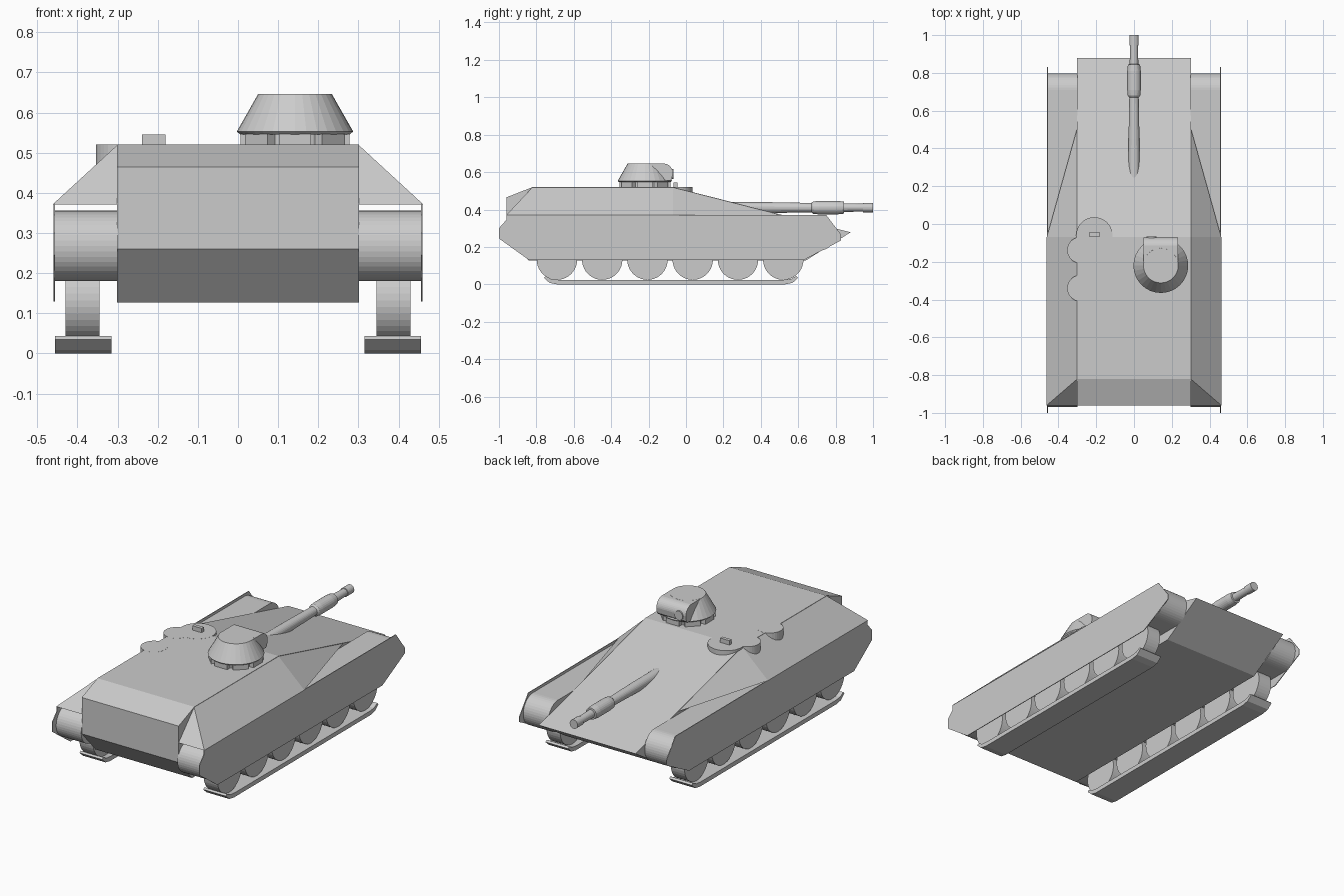
import bpy, bmesh, math
from mathutils import Matrix, Vector

if "Cube" in bpy.data.objects:
    bpy.data.objects.remove(bpy.data.objects["Cube"])


def finish(name, bm):
    bmesh.ops.recalc_face_normals(bm, faces=bm.faces)
    me = bpy.data.meshes.new(name)
    bm.to_mesh(me)
    bm.free()
    ob = bpy.data.objects.new(name, me)
    bpy.context.collection.objects.link(ob)
    return ob


def prism(name, pts, x0, x1):
    """Side profile (y, z) extruded from x0 to x1."""
    bm = bmesh.new()
    a = [bm.verts.new((x0, y, z)) for y, z in pts]
    b = [bm.verts.new((x1, y, z)) for y, z in pts]
    bm.faces.new(a)
    bm.faces.new(b[::-1])
    n = len(pts)
    for i in range(n):
        j = (i + 1) % n
        bm.faces.new((a[i], a[j], b[j], b[i]))
    return finish(name, bm)


def cone(name, base, top, r0, r1, seg=32):
    """Cylinder or frustum between two points."""
    base, top = Vector(base), Vector(top)
    d = top - base
    m = Matrix.Translation((base + top) / 2) @ d.to_track_quat('Z', 'Y').to_matrix().to_4x4()
    bm = bmesh.new()
    bmesh.ops.create_cone(bm, cap_ends=True, segments=seg, radius1=r0, radius2=r1,
                          depth=d.length, matrix=m)
    return finish(name, bm)


def box(name, centre, size, turn=0):
    m = (Matrix.Translation(centre) @ Matrix.Rotation(turn, 4, 'Z')
         @ Matrix.Diagonal((*size, 1)))
    bm = bmesh.new()
    bmesh.ops.create_cube(bm, size=1, matrix=m)
    return finish(name, bm)


def arc(cy, cz, r, a0, a1, n):
    return [(cy + r * math.cos(math.radians(a0 + (a1 - a0) * i / n)),
             cz + r * math.sin(math.radians(a0 + (a1 - a0) * i / n))) for i in range(n + 1)]


# central hull with long sloped nose
prism("hull", [(-0.96, 0.26), (-0.96, 0.465), (-0.82, 0.52), (-0.07, 0.52),
               (0.88, 0.278), (0.64, 0.127), (-0.84, 0.127)], -0.302, 0.302)

belt = arc(0.71, 0.268, 0.088, -90, 90, 20) + arc(-0.88, 0.268, 0.088, 90, 270, 20)
skirt = [(-0.84, 0.13), (-1.0, 0.245), (-1.0, 0.3), (-0.96, 0.345), (-0.96, 0.372),
         (0.75, 0.37), (0.83, 0.265), (0.83, 0.235), (0.63, 0.13)]
shoe = ([(-0.69, 0.0), (0.53, 0.0), (0.57, 0.008), (0.6, 0.035), (0.59, 0.044)]
        + [(0.56, 0.028), (0.52, 0.024), (-0.68, 0.024), (-0.72, 0.028),
           (-0.75, 0.044), (-0.76, 0.035), (-0.73, 0.008)])

for s, side in ((1, "right"), (-1, "left")):
    # sloped sponson armour
    bm = bmesh.new()
    for p in [(0.3, -0.82, 0.52), (0.3, -0.07, 0.52), (0.462, -0.96, 0.371),
              (0.462, -0.07, 0.371), (0.3, -0.96, 0.371), (0.3, 0.51, 0.372)]:
        bm.verts.new((s * p[0], p[1], p[2]))
    bmesh.ops.convex_hull(bm, input=bm.verts)
    finish(side + "_sponson", bm)

    # upper track run, skirt and lower track
    prism(side + "_upper_track", belt, s * 0.3, s * 0.456)
    prism(side + "_skirt", skirt, s * 0.456, s * 0.46)
    prism(side + "_lower_track", shoe, s * 0.315, s * 0.456)

    # road wheels
    for i in range(6):
        y = -0.69 + i * 0.242
        cone(f"{side}_road_wheel_{i + 1}", (s * 0.345, y, 0.132), (s * 0.43, y, 0.132),
             0.108, 0.108, 40)

# gun barrel, lathed from (y, radius) stations along its axis
stations = [(0.15, 0.03), (0.45, 0.029), (0.67, 0.025), (0.68, 0.033), (0.71, 0.036),
            (0.81, 0.036), (0.845, 0.032), (0.846, 0.023), (0.945, 0.021),
            (0.946, 0.025), (1.0, 0.025)]
bm = bmesh.new()
rings = []
for y, r in stations:
    rings.append([bm.verts.new((r * math.cos(k * math.tau / 24), y,
                                0.41 + r * math.sin(k * math.tau / 24))) for k in range(24)])
for a, b in zip(rings, rings[1:]):
    for k in range(24):
        j = (k + 1) % 24
        bm.faces.new((a[k], a[j], b[j], b[k]))
bm.faces.new(rings[0])
bm.faces.new(rings[-1])
finish("gun_barrel", bm)

# commander's cupola
cx, cy = 0.142, -0.22
cone("cupola_core", (cx, cy, 0.5), (cx, cy, 0.55), 0.118, 0.118)
cone("cupola_rim", (cx, cy, 0.546), (cx, cy, 0.553), 0.137, 0.145)
cone("cupola_shell", (cx, cy, 0.553), (cx, cy, 0.646), 0.145, 0.092)
for i in range(8):
    a = i * math.tau / 8
    box(f"vision_block_{i + 1}", (cx + 0.118 * math.cos(a), cy + 0.118 * math.sin(a), 0.532),
        (0.036, 0.08, 0.03), a)

# rounded sight housing at the front of the cupola
prism("sight_housing", [(-0.22, 0.555), (-0.22, 0.6455), (-0.115, 0.6455)]
      + arc(-0.12, 0.596, 0.0495, 80, 0, 8) + [(-0.075, 0.565), (-0.085, 0.555)],
      0.05, 0.234)
cone("sight_lens", (0.093, -0.1, 0.59), (0.093, -0.066, 0.59), 0.026, 0.026, 20)

# driver's hatch, crew hatches and periscope
cone("driver_hatch", (-0.21, -0.06, 0.45), (-0.21, -0.06, 0.5205), 0.096, 0.096, 40)
cone("front_crew_hatch", (-0.285, -0.138, 0.42), (-0.285, -0.138, 0.5205), 0.069, 0.069)
cone("rear_crew_hatch", (-0.285, -0.34, 0.42), (-0.285, -0.34, 0.5205), 0.069, 0.069)
box("periscope", (-0.21, -0.056, 0.531), (0.058, 0.02, 0.028))
